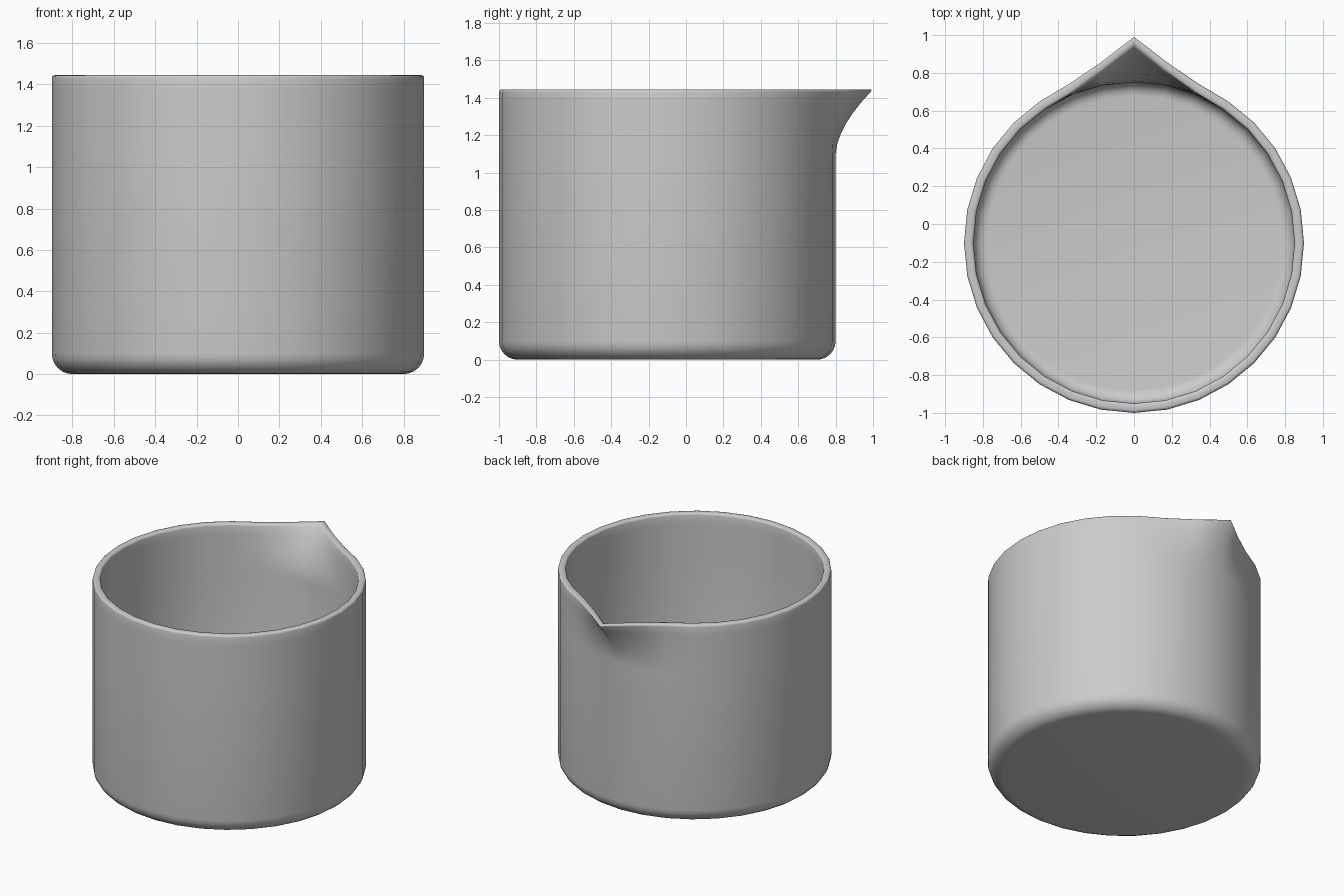
import bpy
import bmesh
from math import sin, cos, pi

cube = bpy.data.objects.get("Cube")
if cube:
    bpy.data.objects.remove(cube, do_unlink=True)

SEGMENTS, RADIUS, HEIGHT, WALL = 32, 0.9, 1.445, 0.05
CENTRE_Y = -0.1
SPOUT_BASE = 1.1                            # height where the spout starts to flare
SPOUT_PULL = {0: 0.2, 1: 0.078, 2: 0.01}    # pull by column distance from the tip


def fillet(r, z, size, start, end, steps):
    """Quarter-round points about the centre (r, z)."""
    return [(r + size * cos(start + (end - start) * i / steps),
             z + size * sin(start + (end - start) * i / steps))
            for i in range(steps + 1)]


# Cross-section, from the underside, up the outside, over the lip, down inside
inner = RADIUS - WALL
lip = 0.015
flare = [SPOUT_BASE + 0.055 * i for i in range(6)]
profile = fillet(RADIUS - 0.1, 0.1, 0.1, -pi / 2, 0, 6)
profile += [(RADIUS, z) for z in flare]
profile += fillet(RADIUS - lip, HEIGHT - lip, lip, 0, pi / 2, 3)
profile += fillet(inner + lip, HEIGHT - lip, lip, pi / 2, pi, 3)
profile += [(inner, z) for z in reversed(flare)]
profile += fillet(inner - 0.07, WALL + 0.07, 0.07, 0, -pi / 2, 5)

# Revolve the section, pulling the rim backwards into a pointed spout
bm = bmesh.new()
rings = []
for r, z in profile:
    t = max(0, (z - SPOUT_BASE) / (HEIGHT - SPOUT_BASE))
    ring = []
    for i in range(SEGMENTS):
        a = 2 * pi * i / SEGMENTS
        pull = SPOUT_PULL.get(min(i, SEGMENTS - i), 0) * t ** 1.7
        ring.append(bm.verts.new((r * sin(a), r * cos(a) + CENTRE_Y + pull, z)))
    rings.append(ring)
for low, high in zip(rings, rings[1:]):
    for i in range(SEGMENTS):
        j = (i + 1) % SEGMENTS
        bm.faces.new((low[i], low[j], high[j], high[i]))

# Flat underside and inner floor
bm.faces.new(rings[0])
bm.faces.new(rings[-1])
bmesh.ops.recalc_face_normals(bm, faces=bm.faces)

mesh = bpy.data.meshes.new("pouring_cup")
bm.to_mesh(mesh)
bm.free()
cup = bpy.data.objects.new("pouring_cup", mesh)
bpy.context.collection.objects.link(cup)

# Plain grey material
grey = bpy.data.materials.new("plain_grey")
grey.use_nodes = True
colour = (0.6, 0.6, 0.6, 1)
grey.diffuse_color = colour
grey.node_tree.nodes["Principled BSDF"].inputs["Base Color"].default_value = colour
mesh.materials.append(grey)

# Smooth shading
bpy.ops.object.select_all(action="DESELECT")
cup.select_set(True)
bpy.context.view_layer.objects.active = cup
bpy.ops.object.shade_smooth_by_angle(angle=pi / 2)
